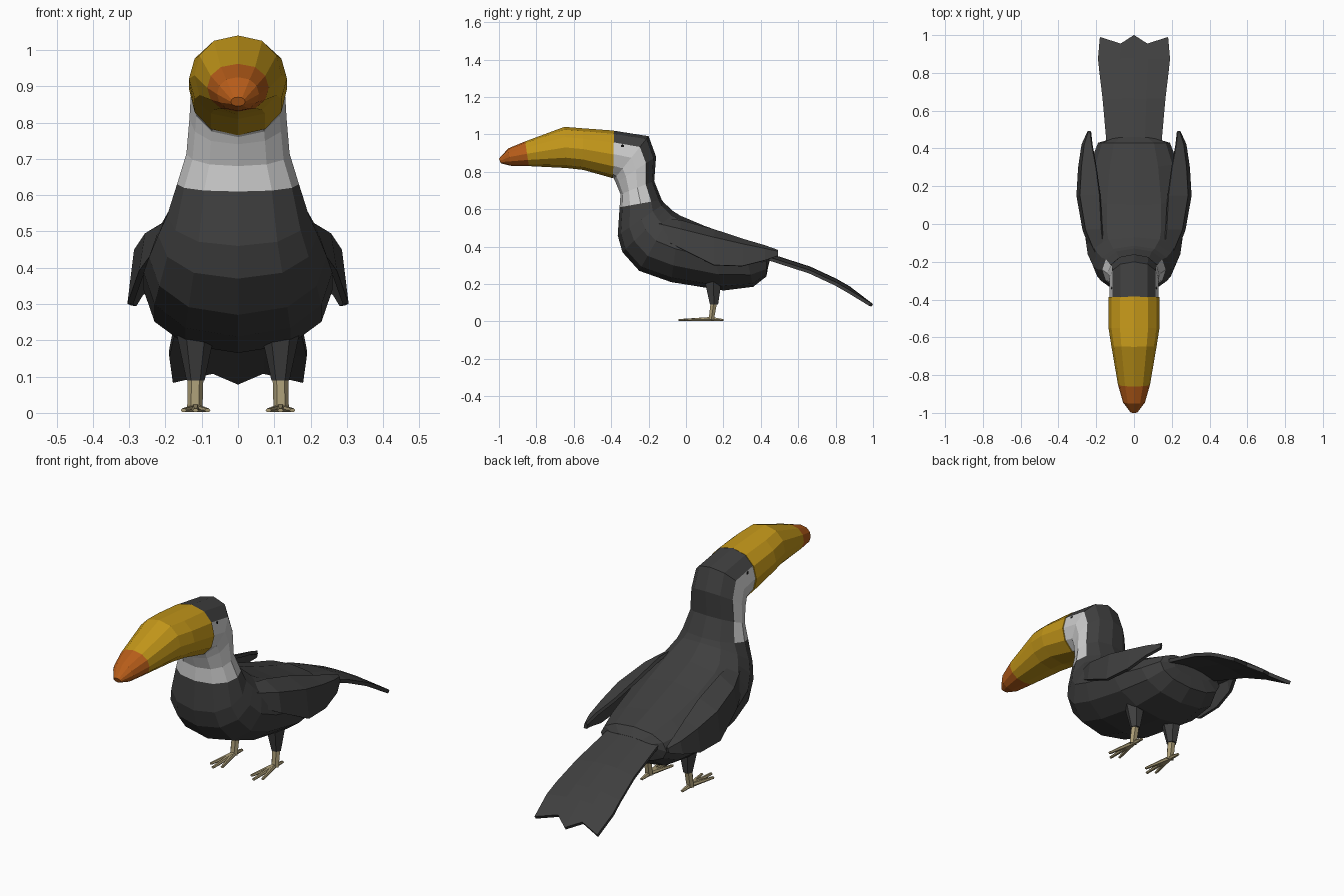
import bpy, bmesh
from math import sin, cos, pi, copysign
from mathutils import Vector

if "Cube" in bpy.data.objects:
    bpy.data.objects.remove(bpy.data.objects["Cube"])

SIDES = 12


def material(name, rgb):
    m = bpy.data.materials.new(name)
    m.diffuse_color = (*rgb, 1)
    m.use_nodes = True
    m.node_tree.nodes["Principled BSDF"].inputs["Base Color"].default_value = m.diffuse_color
    return m


BLACK = material("black_feather", (0.05, 0.05, 0.05))
WHITE = material("white_feather", (0.75, 0.75, 0.75))
YELLOW = material("yellow_bill", (0.55, 0.31, 0.01))
ORANGE = material("orange_tip", (0.48, 0.11, 0.01))
TAN = material("tan_skin", (0.40, 0.33, 0.18))
PUPIL = material("eye_black", (0.005, 0.005, 0.005))


def loft(name, rows, mats, closed=True, pick=lambda row, k: 0):
    """Skin rows of points; pick gives the material slot of each face."""
    bm = bmesh.new()
    vs = [[bm.verts.new(p) for p in row] for row in rows]
    n = len(rows[0])
    for i in range(len(rows) - 1):
        for k in range(n if closed else n - 1):
            j = (k + 1) % n
            f = bm.faces.new((vs[i][k], vs[i][j], vs[i + 1][j], vs[i + 1][k]))
            f.material_index = pick(i, k)
    if closed:
        bm.faces.new(vs[0]).material_index = pick(0, 0)
        bm.faces.new(vs[-1]).material_index = pick(len(rows) - 2, 0)
    bmesh.ops.recalc_face_normals(bm, faces=bm.faces)
    me = bpy.data.meshes.new(name)
    bm.to_mesh(me)
    bm.free()
    for m in mats:
        me.materials.append(m)
    ob = bpy.data.objects.new(name, me)
    bpy.context.collection.objects.link(ob)
    return ob


def ring(by, bz, fy, fz, w):
    """Section spanning a back/top point to a front/bottom point, half width w."""
    pts = []
    for k in range(SIDES):
        a = 2 * pi * k / SIDES
        s, c = sin(a), cos(a)
        pts.append((w * copysign(abs(s) ** 0.85, s),
                    (by + fy) / 2 + (by - fy) / 2 * c,
                    (bz + fz) / 2 + (bz - fz) / 2 * c))
    return pts


def tube(name, a, b, ra, rb, mat, sides=6):
    """Tapered post between two points; radii are (across, along) pairs."""
    a, b = Vector(a), Vector(b)
    z = (b - a).normalized()
    x = (Vector((0, 1, 0)) if abs(z.z) > 0.7 else Vector((0, 0, 1))).cross(z).normalized()
    y = z.cross(x)
    rows = [[p + x * r[0] * cos(2 * pi * k / sides) + y * r[1] * sin(2 * pi * k / sides)
             for k in range(sides)] for p, r in ((a, ra), (b, rb))]
    return mirror(loft(name, rows, [mat]))


def mirror(ob):
    ob.modifiers.new("mirror", "MIRROR")
    return ob


def thicken(ob, t):
    s = ob.modifiers.new("thickness", "SOLIDIFY")
    s.thickness, s.offset = t, 0
    return ob


# Body, neck and head in one skin, with a white throat
body = [(0.46, 0.36, 0.44, 0.30, 0.12), (0.43, 0.40, 0.43, 0.24, 0.19),
        (0.30, 0.44, 0.36, 0.185, 0.23), (0.10, 0.51, 0.20, 0.165, 0.26),
        (-0.03, 0.565, -0.08, 0.21, 0.26), (-0.07, 0.59, -0.25, 0.27, 0.245),
        (-0.09, 0.61, -0.34, 0.37, 0.22), (-0.115, 0.63, -0.365, 0.46, 0.195),
        (-0.13, 0.65, -0.355, 0.61, 0.168), (-0.17, 0.75, -0.35, 0.68, 0.142),
        (-0.16, 0.88, -0.375, 0.74, 0.134), (-0.20, 0.99, -0.385, 0.76, 0.13),
        (-0.39, 1.02, -0.39, 0.77, 0.13)]
loft("body", [ring(*r) for r in body], [BLACK, WHITE],
     pick=lambda i, k: int(i >= 8 and 2 <= k < SIDES - 2))

# Bill with orange tip
bill = [(-0.385, 1.02, -0.39, 0.765, 0.135), (-0.55, 1.032, -0.55, 0.81, 0.135),
        (-0.65, 1.04, -0.64, 0.82, 0.12), (-0.86, 0.962, -0.84, 0.83, 0.085),
        (-0.95, 0.925, -0.94, 0.832, 0.058), (-1.0, 0.87, -0.99, 0.845, 0.02)]
loft("bill", [ring(*r) for r in bill], [YELLOW, ORANGE], pick=lambda i, k: int(i >= 3))

# Folded wings: y, then top, shoulder and lower edge as (x, z)
wing = [(-0.20, (0.15, 0.55), (0.18, 0.53), (0.20, 0.48)),
        (-0.03, (0.17, 0.535), (0.25, 0.49), (0.265, 0.39)),
        (0.15, (0.18, 0.485), (0.28, 0.445), (0.297, 0.30)),
        (0.30, (0.20, 0.435), (0.272, 0.41), (0.288, 0.295)),
        (0.42, (0.222, 0.40), (0.257, 0.385), (0.270, 0.325)),
        (0.49, (0.230, 0.375), (0.235, 0.37), (0.238, 0.35))]
mirror(thicken(loft("wing", [[(x, y, z) for x, z in pts] for y, *pts in wing],
                    [BLACK], closed=False), 0.016))

# Tail fan with a notched end
tail = [[(w * f, y, z - 0.02 * f * f) for f in (-1, -0.39, 0, 0.39, 1)]
        for y, z, w in ((0.38, 0.375, 0.14), (0.66, 0.285, 0.165),
                        (0.80, 0.22, 0.182), (0.87, 0.18, 0.19))]
tail.append([(-0.18, 0.985, 0.09), (-0.07, 0.95, 0.115), (0, 0.995, 0.085),
             (0.07, 0.95, 0.115), (0.18, 0.985, 0.09)])
thicken(loft("tail", tail, [BLACK], closed=False), 0.018)

# Legs: feathered thigh, bare shank and four toes
X = 0.117
tube("thigh", (X, 0.145, 0.23), (X, 0.15, 0.09), (0.055, 0.055), (0.025, 0.025), BLACK)
tube("shank", (X, 0.15, 0.11), (X + 0.002, 0.135, 0.008), (0.022, 0.02), (0.021, 0.016), TAN)
for dx, y in ((-0.033, -0.01), (0, -0.04), (0.033, -0.01), (0, 0.2)):
    tube("toe", (X, 0.135, 0.013), (X + dx, y, 0.007), (0.013, 0.012), (0.008, 0.006), TAN)

# Eyes
bpy.ops.mesh.primitive_ico_sphere_add(subdivisions=1, radius=0.02, location=(0, 0, 0))
eye = bpy.context.object
eye.name = "eye"
for v in eye.data.vertices:
    v.co = Vector((0.108, -0.34, 0.935)) + Vector((v.co.x * 0.7, v.co.y, v.co.z * 0.8))
eye.data.materials.append(PUPIL)
mirror(eye)
